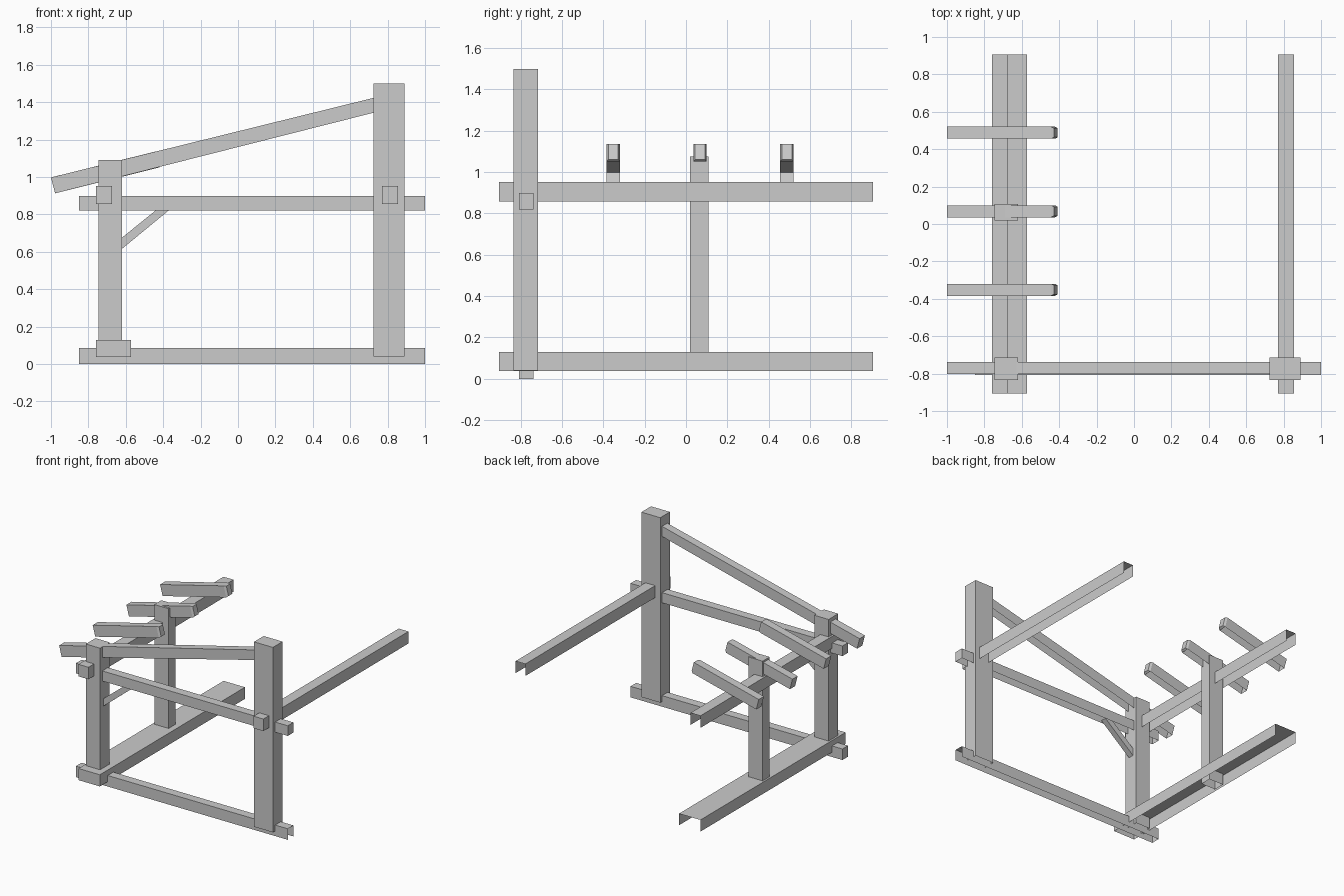
import bpy

if "Cube" in bpy.data.objects:
    bpy.data.objects.remove(bpy.data.objects["Cube"])

# face index order of a bar: bottom, top, front, back, left, right
FACES = {
    "bottom": (0, 3, 2, 1), "top": (4, 5, 6, 7), "front": (0, 1, 5, 4),
    "back": (2, 3, 7, 6), "left": (3, 0, 4, 7), "right": (1, 2, 6, 5),
}


def make(name, verts, faces):
    mesh = bpy.data.meshes.new(name)
    mesh.from_pydata(verts, [], faces)
    obj = bpy.data.objects.new(name, mesh)
    bpy.context.collection.objects.link(obj)
    return obj


def bar(name, x, y, z, skip=("bottom",)):
    """Straight timber with the listed faces left open."""
    verts = [(x[i], y[j], z[k]) for k in (0, 1)
             for i, j in ((0, 0), (1, 0), (1, 1), (0, 1))]
    return make(name, verts, [f for n, f in FACES.items() if n not in skip])


def slanted(name, profile, y, skip=("bottom",)):
    """Timber sloping in xz: profile is bottom-left, bottom-right, top-right, top-left."""
    bl, br, tr, tl = profile
    verts = [(p[0], yy, p[1]) for a, b in ((bl, br), (tl, tr))
             for p, yy in ((a, y[0]), (b, y[0]), (b, y[1]), (a, y[1]))]
    return make(name, verts, [f for n, f in FACES.items() if n not in skip])


# posts
FRONT_Y = (-0.835, -0.715)
bar("tall_post", (0.725, 0.89), FRONT_Y, (0.04, 1.5))
bar("corner_post", (-0.745, -0.62), FRONT_Y, (0.04, 1.09))
bar("middle_post", (-0.745, -0.62), (0.02, 0.108), (0.04, 1.075))

# long beams running front to back, open below and at the back end
SIDE_Y = (-0.905, 0.905)
OPEN_BACK = ("bottom", "back")
bar("side_sill", (-0.76, -0.573), SIDE_Y, (0.038, 0.13), OPEN_BACK)
bar("left_plate", (-0.76, -0.673), SIDE_Y, (0.857, 0.952), OPEN_BACK)
bar("right_plate", (0.77, 0.855), SIDE_Y, (0.857, 0.952), OPEN_BACK)

# cross beams of the front frame
CROSS_Y = (-0.807, -0.737)
bar("front_sill", (-0.85, 1.0), CROSS_Y, (0, 0.087), ("bottom", "right"))
bar("tie_beam", (-0.85, 1.0), CROSS_Y, (0.82, 0.9))

# long front rafter, buried in the tall post
slanted("front_rafter",
        [(-0.978, 0.913), (0.80, 1.363), (0.78, 1.437), (-1.0, 0.998)],
        (-0.803, -0.737))

# cut-off rafters with slightly narrowed upper ends
for i, yc in enumerate((-0.352, 0.068, 0.488)):
    w, n = 0.032, 0.024
    prof = [(-0.978, 0.913), (-0.422, 1.051), (-0.444, 1.136), (-1.0, 0.998)]
    slanted(f"short_rafter_{i + 1}", prof, (yc - w, yc + w), ("bottom", "right"))
    a, b = (-0.422, 1.051), (-0.444, 1.136)
    c, d = (-0.408, 1.062), (-0.427, 1.135)
    verts = [(p[0], yc + s * r, p[1]) for p, q, r in
             ((a, 0, w), (b, 0, w), (c, 0, n), (d, 0, n)) for s in (-1, 1)]
    make(f"rafter_tip_{i + 1}", verts,
         [(4, 5, 7, 6), (0, 4, 6, 2), (5, 1, 3, 7), (2, 6, 7, 3), (0, 1, 5, 4)])

# diagonal knee brace
slanted("knee_brace",
        [(-0.64, 0.60), (-0.36, 0.83), (-0.43, 0.83), (-0.64, 0.66)],
        (-0.795, -0.75), ())
